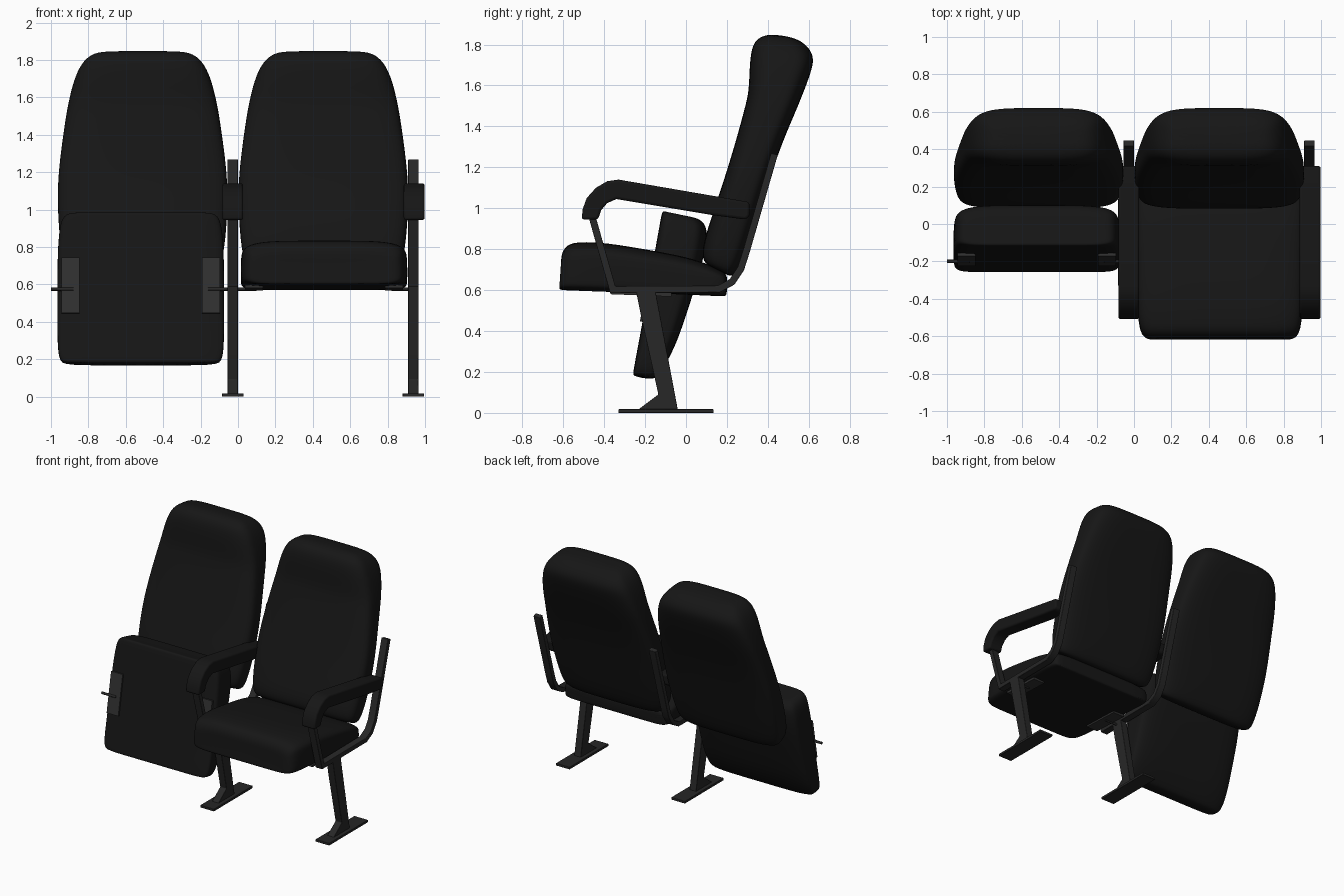
import bpy, bmesh, math
from mathutils import Matrix, Vector

if "Cube" in bpy.data.objects:
    bpy.data.objects.remove(bpy.data.objects["Cube"])


def material(name, v):
    m = bpy.data.materials.new(name)
    m.diffuse_color = (v, v, v, 1)
    m.use_nodes = True
    m.node_tree.nodes["Principled BSDF"].inputs["Base Color"].default_value = m.diffuse_color
    return m


FABRIC = material("black_fabric", 0.008)
METAL = material("dark_metal", 0.02)
PLATE = material("plate_grey", 0.03)

# Tip-up rotation about the seat hinge
HINGE = Vector((0, -0.2, 0.575))
FOLD = (Matrix.Translation(HINGE) @ Matrix.Rotation(math.radians(-98), 4, 'X')
        @ Matrix.Translation(-HINGE))


def finish(name, bm, mat, xf, bevel=0, subsurf=0):
    bmesh.ops.recalc_face_normals(bm, faces=bm.faces)
    bm.transform(xf)
    me = bpy.data.meshes.new(name)
    bm.to_mesh(me)
    bm.free()
    me.materials.append(mat)
    ob = bpy.data.objects.new(name, me)
    bpy.context.collection.objects.link(ob)
    if bevel:
        b = ob.modifiers.new("bevel", 'BEVEL')
        b.width, b.segments, b.limit_method = bevel, 3, 'ANGLE'
        b.angle_limit = math.radians(40)
    if subsurf:
        s = ob.modifiers.new("subsurf", 'SUBSURF')
        s.levels = s.render_levels = subsurf
    bpy.ops.object.select_all(action='DESELECT')
    ob.select_set(True)
    bpy.context.view_layer.objects.active = ob
    if subsurf:
        bpy.ops.object.shade_smooth()
    else:
        bpy.ops.object.shade_smooth_by_angle(angle=math.radians(35))
    return ob


def cushion(name, x, rings, ea, eb, xf=Matrix(), n=32):
    """Loft of rounded-box rings; each ring spans point a to point b (y, z)."""
    bm = bmesh.new()
    loops = []
    for a, b, hw in rings:
        a, b = Vector(a), Vector(b)
        loop = []
        for i in range(n):
            t = 2 * math.pi * (i + 0.5) / n
            c, s = math.cos(t), math.sin(t)
            e = eb if s > 0 else ea
            u = math.copysign(abs(c) ** (2 / e), c)
            v = math.copysign(abs(s) ** (2 / e), s)
            p = (a + b) / 2 + (b - a) / 2 * v
            loop.append(bm.verts.new((x + hw * u, p.x, p.y)))
        loops.append(loop)
    for l, m in zip(loops, loops[1:]):
        for i in range(n):
            j = (i + 1) % n
            bm.faces.new((l[i], l[j], m[j], m[i]))
    bm.faces.new(loops[0])
    bm.faces.new(loops[-1])
    return finish(name, bm, FABRIC, xf, subsurf=2)


def prism(name, x, width, poly, mat, bevel=0.0, xf=Matrix()):
    """Side profile (y, z) extruded along x."""
    bm = bmesh.new()
    f = bm.faces.new([bm.verts.new((x - width / 2, y, z)) for y, z in poly])
    r = bmesh.ops.extrude_face_region(bm, geom=[f])
    vs = [v for v in r["geom"] if isinstance(v, bmesh.types.BMVert)]
    bmesh.ops.translate(bm, verts=vs, vec=(width, 0, 0))
    return finish(name, bm, mat, xf, bevel)


def strip(path, t):
    """Offset an open path to a closed band of thickness t."""
    pts = [Vector(p) for p in path]
    left, right = [], []
    for i, p in enumerate(pts):
        d0 = (p - pts[i - 1]).normalized() if i else (pts[1] - p).normalized()
        d1 = (pts[i + 1] - p).normalized() if i < len(pts) - 1 else d0
        n0, n1 = Vector((-d0.y, d0.x)), Vector((-d1.y, d1.x))
        m = (n0 + n1).normalized()
        m *= t / 2 / m.dot(n0)
        left.append(p + m)
        right.append(p - m)
    return [tuple(p) for p in left + right[::-1]]


# (front, back, half width) from bottom to top
BACK = [((.12, .715), (.20, .672), .35), ((.085, .735), (.24, .665), .41),
        ((.075, .80), (.28, .73), .435), ((.122, .95), (.335, .90), .452),
        ((.19, 1.15), (.40, 1.12), .458), ((.25, 1.35), (.47, 1.32), .435),
        ((.29, 1.5), (.535, 1.47), .413), ((.307, 1.57), (.568, 1.55), .40),
        ((.31, 1.68), (.61, 1.66), .375), ((.317, 1.765), (.627, 1.73), .345),
        ((.335, 1.815), (.605, 1.78), .31), ((.37, 1.842), (.56, 1.82), .265),
        ((.42, 1.85), (.50, 1.84), .20)]
# (underside, top, half width) from front to rear
SEAT = [((-.615, .64), (-.61, .73), .33), ((-.622, .605), (-.61, .78), .38),
        ((-.608, .60), (-.58, .825), .415), ((-.56, .598), (-.52, .836), .436),
        ((-.40, .592), (-.40, .833), .446), ((-.2, .585), (-.2, .80), .446),
        ((0, .578), (.01, .762), .446), ((.12, .572), (.12, .722), .445),
        ((.185, .57), (.185, .69), .432), ((.20, .572), (.205, .665), .40)]
PAD_PLATE = [(-.37, .597), (-.07, .585), (-.07, .568), (-.37, .58)]

# Left seat tipped up, right seat down
for side, bx, sx, xf in (("left", -.51, -.52, FOLD), ("right", .456, .46, Matrix())):
    cushion(side + "_backrest", bx, BACK, 4, 4)
    cushion(side + "_seat", sx, SEAT, 9, 4.5, xf)
    for k in (-1, 1):
        prism(f"{side}_hinge_plate", sx + k * .375, .097, PAD_PLATE, PLATE, xf=xf)
        # Hinge pin
        bm = bmesh.new()
        bmesh.ops.create_cone(bm, cap_ends=True, segments=12, radius1=.009,
                              radius2=.009, depth=.12)
        finish(f"{side}_hinge_pin", bm, METAL,
               Matrix.Translation((sx + k * .42, -.2, .575))
               @ Matrix.Rotation(math.pi / 2, 4, 'Y'))

FRAME = strip([(.432, 1.265), (.295, .79), (.268, .705), (.225, .64), (.16, .605),
               (-.358, .602), (-.462, .97)], .034)
LEG = [(-.245, .60), (-.215, .45), (-.135, .09), (-.235, .015), (-.04, .015),
       (-.15, .60)]
ARM = [(-.510, .945), (-.43, .945), (-.415, .99), (-.385, 1.025), (-.34, 1.045),
       (.14, .965), (.29, .945), (.31, .96), (.31, 1.03), (-.33, 1.14), (-.385, 1.132),
       (-.44, 1.10), (-.485, 1.05), (-.505, .995)]

# Shared centre frame and right end frame
for side, x, ax in (("centre", -.028, -.028), ("right", .938, .942)):
    prism(side + "_frame_bar", x, .056, FRAME, METAL, .004)
    prism(side + "_leg", x, .056, LEG, METAL, .004)
    prism(side + "_foot_plate", x, .115,
          [(-.33, 0), (.135, 0), (.135, .018), (-.33, .018)], METAL, .003)
    prism(side + "_armrest", ax, .112, ARM, FABRIC, .018)
